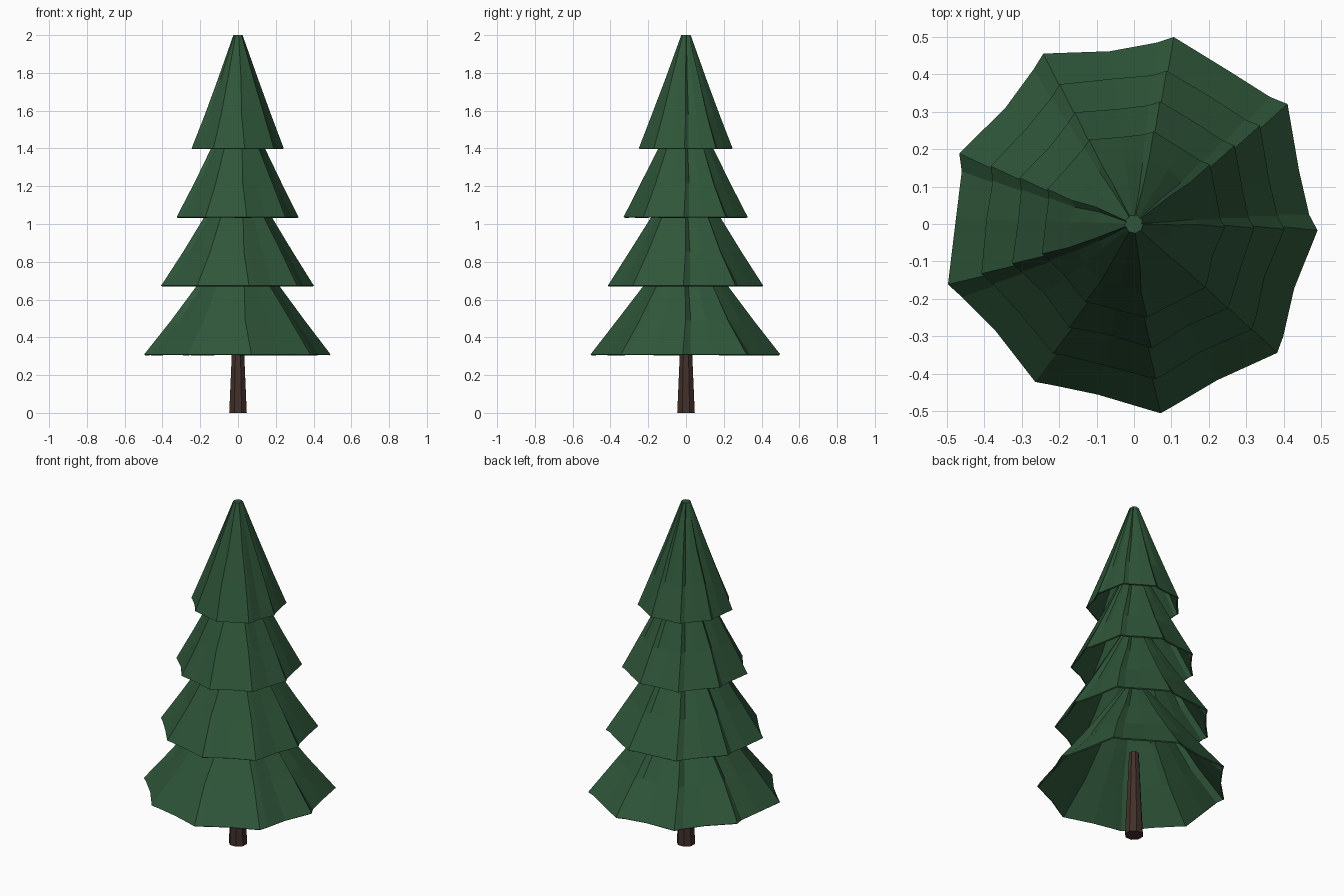
import bpy, bmesh, random
from math import radians, cos, sin

random.seed(4)
cube = bpy.data.objects.get("Cube")
if cube:
    bpy.data.objects.remove(cube)


def material(name, rgb):
    mat = bpy.data.materials.new(name)
    mat.use_nodes = True
    mat.diffuse_color = (*rgb, 1)
    bsdf = next(n for n in mat.node_tree.nodes if n.type == 'BSDF_PRINCIPLED')
    bsdf.inputs["Base Color"].default_value = (*rgb, 1)
    bsdf.inputs["Roughness"].default_value = 0.9
    return mat


green = material("needle green", (0.028, 0.092, 0.041))
brown = material("bark brown", (0.054, 0.030, 0.023))


def loft(name, rings, mat, cap_bottom):
    """Join rings of points with flat faces and close the top."""
    bm = bmesh.new()
    loops = [[bm.verts.new(p) for p in ring] for ring in rings]
    n = len(loops[0])
    for low, high in zip(loops, loops[1:]):
        for i in range(n):
            j = (i + 1) % n
            bm.faces.new((low[i], low[j], high[j], high[i]))
    bm.faces.new(loops[-1])
    if cap_bottom:
        bm.faces.new(loops[0][::-1])
    mesh = bpy.data.meshes.new(name)
    bm.to_mesh(mesh)
    bm.free()
    mesh.materials.append(mat)
    obj = bpy.data.objects.new(name, mesh)
    bpy.context.collection.objects.link(obj)
    return obj


# Nine-cornered branch skirt, with a narrow pleat beside some corners
CORNERS = [0.49, 0.52, 0.51, 0.515, 0.503, 0.522, 0.497, 0.51, 0.514]
PROFILE = [(0, 1.0, 0.985), (0.3, 0.72, 0.94), (0.6, 0.45, 0.93), (1, 0.10, 0.85)]
SKIRT_HEIGHT = 0.6
pleated = [random.random() < 0.6 for _ in CORNERS]
twist = [[random.uniform(-2.5, 2.5) for _ in CORNERS] for _ in PROFILE]


def skirt_ring(level, base, scale):
    t, shrink, pleat = PROFILE[level]
    points = []

    def add(angle, r):
        a = radians(angle)
        points.append((r * cos(a), r * sin(a), base + t * SKIRT_HEIGHT))

    for k, r in enumerate(CORNERS):
        r *= shrink * scale
        following = CORNERS[(k + 1) % 9] * shrink * scale
        angle = 40 * k - 2 + (twist[level][k] if level else 0)
        middle = (r + following) / 2 * 0.93
        add(angle, r)
        add(angle + 5, r * 0.97 * (pleat if pleated[k] else 1))
        add(40 * k + 18, middle * random.uniform(0.975, 1.01))
    return points


# Four overlapping hollow skirts
tiers = [("bottom", 1.0), ("lower", 0.82), ("upper", 0.655), ("top", 0.495)]
for i, (label, scale) in enumerate(tiers):
    base = 0.31 + i * 0.3633
    rings = [skirt_ring(level, base, scale) for level in range(len(PROFILE))]
    skirt = loft(label + "_branches", rings, green, False)
    shell = skirt.modifiers.new("thickness", 'SOLIDIFY')
    shell.thickness = 0.008
    shell.offset = -1


# Tapered trunk
def trunk_ring(r, z):
    return [(r * cos(radians(45 * k + 22)), r * sin(radians(45 * k + 22)), z)
            for k in range(8)]


loft("trunk", [trunk_ring(0.05, 0), trunk_ring(0.036, 0.3), trunk_ring(0.027, 0.5)],
     brown, True)
